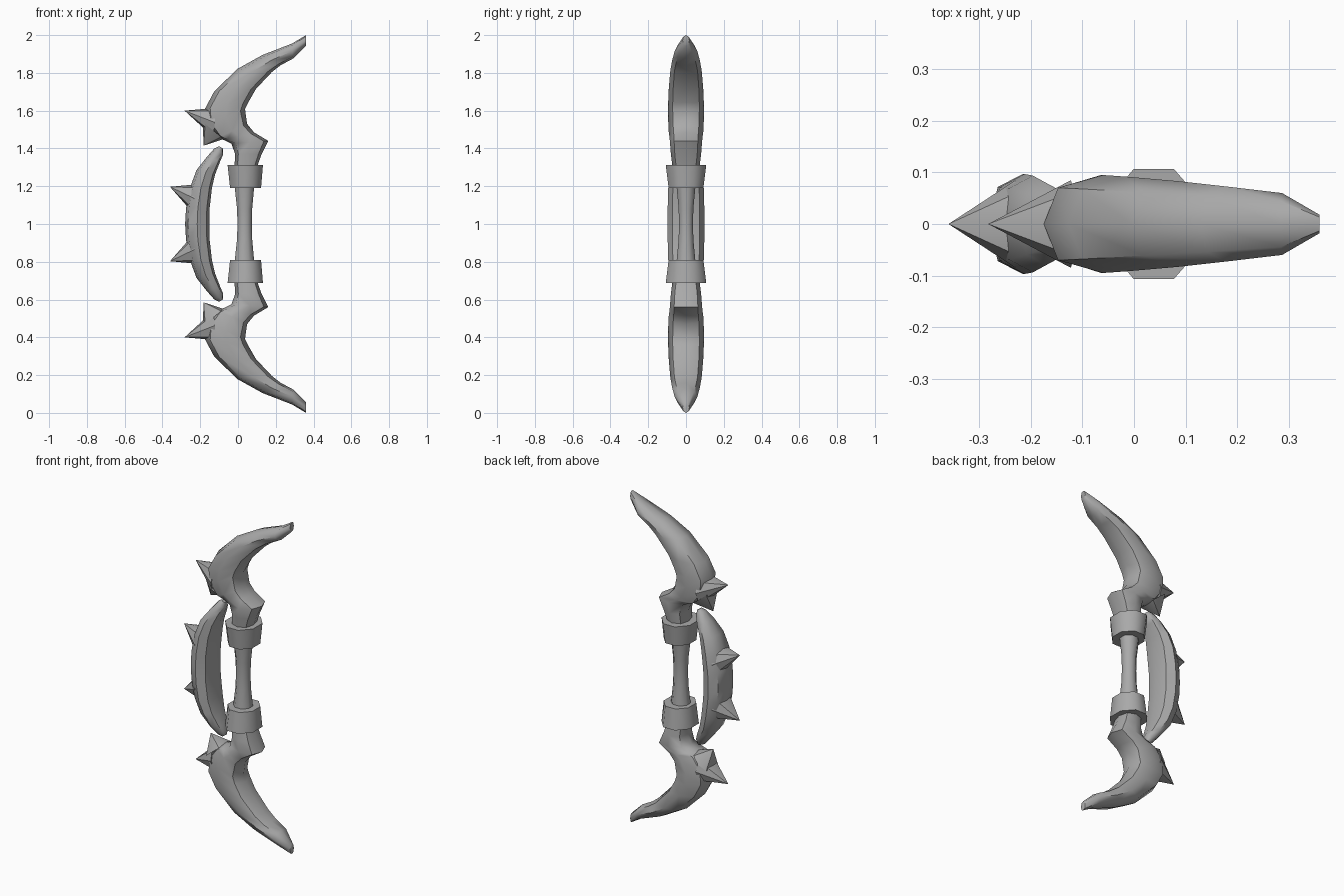
import bpy, bmesh, math
from mathutils import Vector

cube = bpy.data.objects.get("Cube")
if cube:
    bpy.data.objects.remove(cube, do_unlink=True)

grey = bpy.data.materials.new("plain grey")
grey.use_nodes = True
grey.diffuse_color = (0.4, 0.4, 0.4, 1)
grey.node_tree.nodes["Principled BSDF"].inputs["Base Color"].default_value = (0.4, 0.4, 0.4, 1)

# Eight-sided sections: ridged for horns, flat-sided for rings and grip
RIDGED = [(1, 0), (.76, .74), (0, 1), (-.76, .74), (-1, 0), (-.76, -.74), (0, -1), (.76, -.74)]
FLAT = [(math.cos(a) / .924, math.sin(a) / .924)
        for a in (math.pi * (k + .5) / 4 for k in range(8))]


def loft(name, stations, section=RIDGED, flip=False, angle=50):
    """Skin sections given as outer x, z, inner x, z and half depth."""
    bm = bmesh.new()
    rings = []
    for ox, oz, ix, iz, depth in stations:
        a, b = Vector((ox, 0, oz)), Vector((ix, 0, iz))
        mid, half = (a + b) / 2, (b - a) / 2
        ring = []
        for u, v in section:
            p = mid + half * u + Vector((0, depth * v, 0))
            if flip:
                p.z = 2 - p.z
            ring.append(bm.verts.new(p))
        rings.append(ring)
    n = len(section)
    for r, s in zip(rings, rings[1:]):
        for k in range(n):
            m = (k + 1) % n
            bm.faces.new((r[k], r[m], s[m], s[k]))
    bm.faces.new(rings[0])
    bm.faces.new(rings[-1])
    bmesh.ops.remove_doubles(bm, verts=bm.verts[:], dist=.0005)
    bmesh.ops.recalc_face_normals(bm, faces=bm.faces[:])
    mesh = bpy.data.meshes.new(name)
    bm.to_mesh(mesh)
    bm.free()
    mesh.materials.append(grey)
    obj = bpy.data.objects.new(name, mesh)
    bpy.context.collection.objects.link(obj)
    bpy.ops.object.select_all(action='DESELECT')
    obj.select_set(True)
    bpy.context.view_layer.objects.active = obj
    bpy.ops.object.shade_smooth_by_angle(angle=math.radians(angle))
    return obj


# Curved limb from the ring to the tip
limb = [
    (-.02, 1.28, .10, 1.30, .07), (-.015, 1.37, .125, 1.37, .08),
    (-.035, 1.425, .16, 1.44, .085), (-.075, 1.445, .085, 1.485, .088),
    (-.11, 1.455, .048, 1.53, .092), (-.165, 1.52, .037, 1.61, .095),
    (-.175, 1.61, .055, 1.645, .095), (-.127, 1.70, .095, 1.715, .092),
    (-.005, 1.82, .18, 1.805, .083), (.13, 1.895, .225, 1.84, .073),
    (.285, 1.955, .29, 1.875, .06), (.36, 2, .36, 1.943, .018)]
# Spikes taper to a point
rear_spike = [(-.115, 1.615, -.13, 1.46, .085), (-.283, 1.6, -.283, 1.6, 0)]
inner_spike = [(-.187, 1.54, -.075, 1.45, .075), (-.182, 1.415, -.182, 1.415, 0)]
guard_spike = [(-.22, 1.21, -.24, 1.06, .085), (-.36, 1.197, -.36, 1.197, 0)]
collar = [(-.042, 1.19, .122, 1.19, .092), (-.055, 1.312, .132, 1.312, .107)]

for side, flip in (("upper", False), ("lower", True)):
    loft(side + "_limb", limb, flip=flip)
    loft(side + "_rear_spike", rear_spike, flip=flip, angle=35)
    loft(side + "_inner_spike", inner_spike, flip=flip, angle=35)
    loft(side + "_guard_spike", guard_spike, flip=flip, angle=35)
    loft(side + "_ring", collar, FLAT, flip)

# Grip between the rings, and the knuckle guard: half profiles reflected
grip = [(-.003, 1, .073, 1, .037), (-.005, 1.08, .075, 1.08, .039),
        (-.018, 1.2, .086, 1.2, .05)]
guard = [(-.28, 1, -.152, 1, .097), (-.275, 1.085, -.15, 1.085, .097),
         (-.255, 1.19, -.138, 1.19, .094), (-.22, 1.285, -.122, 1.26, .08),
         (-.165, 1.355, -.095, 1.33, .058), (-.125, 1.4, -.078, 1.37, .033),
         (-.1, 1.412, -.08, 1.4, .015)]


def reflected(half):
    return [(a, 2 - b, c, 2 - d, e) for a, b, c, d, e in half[:0:-1]] + half


loft("grip", reflected(grip), FLAT)
loft("knuckle_guard", reflected(guard))
